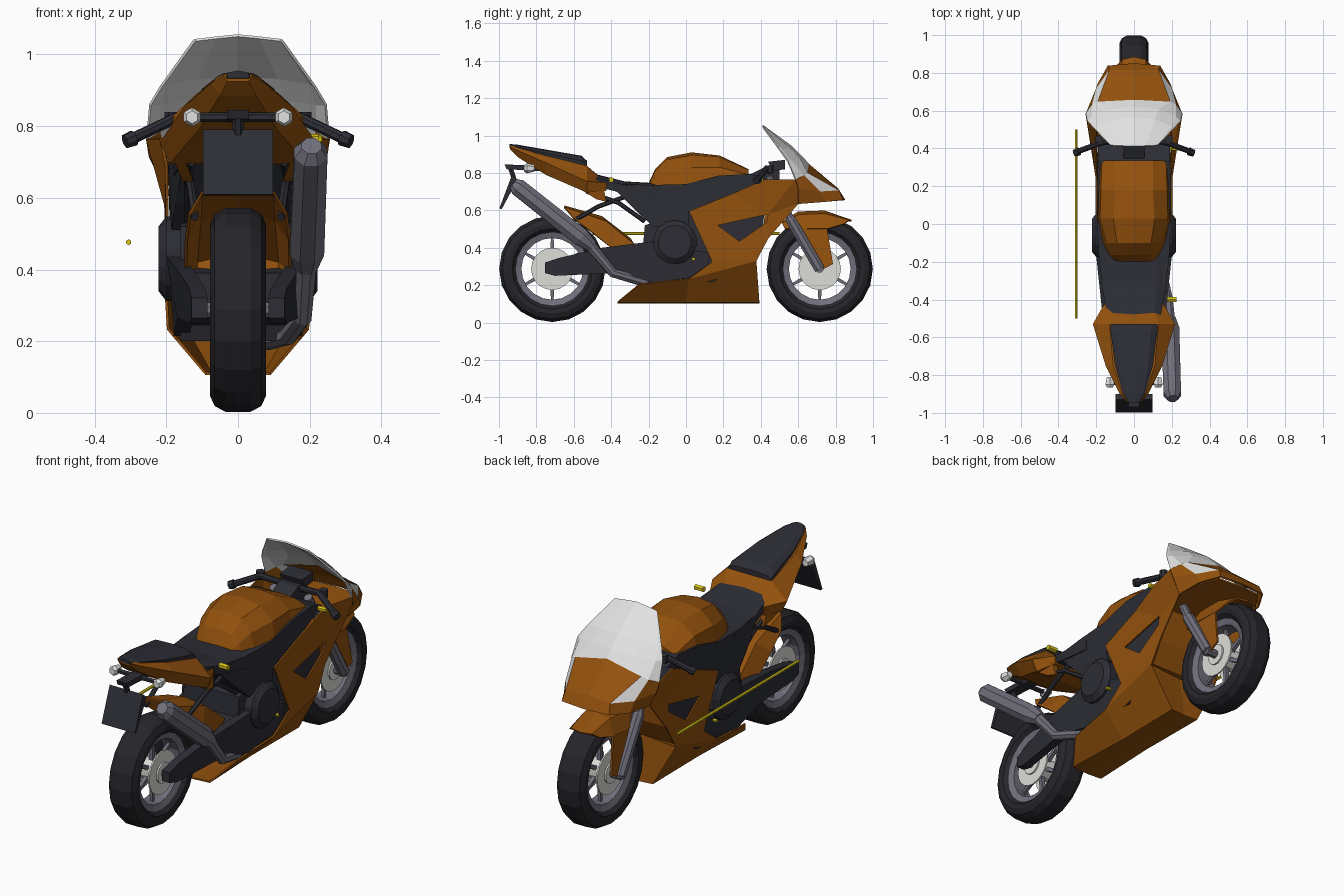
import bpy, bmesh, math
from mathutils import Vector


def material(name, rgb):
    m = bpy.data.materials.new(name)
    m.diffuse_color = (*rgb, 1)
    return m


ORANGE = material("burnt_orange", (0.29, 0.082, 0.004))
DARK = material("dark_trim", (0.026, 0.027, 0.036))
RUBBER = material("tyre_rubber", (0.019, 0.019, 0.024))
GREY = material("metal_grey", (0.165, 0.16, 0.2))
LIGHT = material("pale_metal", (0.72, 0.72, 0.69))
GLASS = material("pale_screen", (0.76, 0.76, 0.76))
YELLOW = material("yellow", (0.68, 0.55, 0.008))


def make(name, verts, faces, mat, mirror=False, thick=0):
    me = bpy.data.meshes.new(name)
    me.from_pydata(verts, [], faces)
    bm = bmesh.new()
    bm.from_mesh(me)
    bmesh.ops.recalc_face_normals(bm, faces=bm.faces)
    bm.to_mesh(me)
    bm.free()
    me.materials.append(mat)
    ob = bpy.data.objects.new(name, me)
    bpy.context.collection.objects.link(ob)
    if mirror:
        ob.modifiers.new("mirror", "MIRROR").use_clip = True
    if thick:
        s = ob.modifiers.new("shell", "SOLIDIFY")
        s.thickness, s.offset = thick, 0
    return ob


def loft(name, sections, mat):
    """Closed body through half sections (y, [(x, z) top to bottom])."""
    verts, faces = [], []
    for y, half in sections:
        ring = half + [(-x, z) for x, z in reversed(half) if x > 0]
        verts += [(x, y, z) for x, z in ring]
    n = len(verts) // len(sections)
    for s in range(len(sections) - 1):
        for i in range(n):
            j = (i + 1) % n
            faces.append((s * n + i, s * n + j, (s + 1) * n + j, (s + 1) * n + i))
    faces += [tuple(range(n)), tuple(range(len(verts) - n, len(verts)))]
    return make(name, verts, faces, mat)


def shell(name, rows, mat, thick=0.008):
    """Thin mirrored panel through rows of (x, y, z), starting on the centre line."""
    n = len(rows[0])
    verts = [p for r in rows for p in r]
    faces = [(r * n + i, r * n + i + 1, (r + 1) * n + i + 1, (r + 1) * n + i)
             for r in range(len(rows) - 1) for i in range(n - 1)]
    return make(name, verts, faces, mat, True, thick)


def prism(name, outline, mat, x0=None, thick=0):
    """Side outline (y, z[, outer x]): mirrored plates, or full width when thick is 0."""
    n = len(outline)
    out = [(p[2] if len(p) > 2 else x0, p[0], p[1]) for p in outline]
    inn = [(x - thick if thick else -x, y, z) for x, y, z in out]
    faces = [tuple(range(n)), tuple(range(n, 2 * n))]
    faces += [(i, (i + 1) % n, n + (i + 1) % n, n + i) for i in range(n)]
    return make(name, out + inn, faces, mat, thick > 0)


def tube(name, path, mat, sides=8, mirror=False):
    """Capped tube along ((x, y, z), radius) points."""
    pts = [Vector(p) for p, _ in path]
    verts, faces = [], []
    for k, (p, (_, r)) in enumerate(zip(pts, path)):
        d = (pts[min(k + 1, len(pts) - 1)] - pts[max(k - 1, 0)]).normalized()
        u = d.cross(Vector((0, 0, 1)) if abs(d.z) < 0.9 else Vector((1, 0, 0))).normalized()
        v = d.cross(u)
        for i in range(sides):
            a = 2 * math.pi * (i + 0.5) / sides
            verts.append(p + (u * math.cos(a) + v * math.sin(a)) * r)
    for k in range(len(path) - 1):
        for i in range(sides):
            j = (i + 1) % sides
            faces.append((k * sides + i, k * sides + j, (k + 1) * sides + j, (k + 1) * sides + i))
    faces += [tuple(range(sides)), tuple(range(len(verts) - sides, len(verts)))]
    return make(name, verts, faces, mat, mirror)


def lathe(name, profile, y, mat, segs=20):
    """Closed (x, radius) profile spun about a wheel axle."""
    n = len(profile)
    verts, faces = [], []
    for s in range(segs):
        a = 2 * math.pi * s / segs
        verts += [(x, y + r * math.cos(a), 0.287 + r * math.sin(a)) for x, r in profile]
        t = (s + 1) % segs
        faces += [(s * n + i, s * n + (i + 1) % n, t * n + (i + 1) % n, t * n + i) for i in range(n)]
    return make(name, verts, faces, mat)


# Wheels
for end, y in (("rear", -0.715), ("front", 0.715)):
    lathe(end + "_tyre", [(-0.05, 0.19), (-0.075, 0.215), (-0.078, 0.24), (-0.065, 0.268), (-0.035, 0.284),
                          (0.035, 0.284), (0.065, 0.268), (0.078, 0.24), (0.075, 0.215), (0.05, 0.19)], y, RUBBER)
    lathe(end + "_rim", [(-0.058, 0.202), (-0.045, 0.165), (0.045, 0.165), (0.058, 0.202)], y, GREY)
    for side, s in (("left", -1), ("right", 1)):
        lathe(f"{end}_disc_{side}", [(s * 0.062, 0.113), (s * 0.062, 0.05), (s * 0.054, 0.05),
                                     (s * 0.054, 0.113)], y, LIGHT)
    tube(end + "_hub", [((-0.07, y, 0.287), 0.055), ((0.07, y, 0.287), 0.055)], LIGHT, 12)
    tube(end + "_axle", [((-0.13, y, 0.287), 0.022), ((0.13, y, 0.287), 0.022)], GREY)
    for k in range(6):
        a = math.radians(90 + 60 * k)
        c, s = math.cos(a), math.sin(a)
        tube(f"{end}_spoke_{k}", [((0, y + 0.04 * c, 0.287 + 0.04 * s), 0.016),
                                  ((0, y + 0.18 * c, 0.287 + 0.18 * s), 0.01)], GREY, 4)

# Front fork and fender
tube("fork", [((0.115, 0.715, 0.285), 0.03), ((0.115, 0.56, 0.55), 0.03), ((0.115, 0.555, 0.56), 0.022),
              ((0.1, 0.44, 0.78), 0.022)], GREY, 8, True)
shell("front_fender", [
    [(0, 0.515, 0.535), (0.075, 0.515, 0.53), (0.1, 0.53, 0.5)],
    [(0, 0.6, 0.59), (0.075, 0.605, 0.575), (0.105, 0.62, 0.5)],
    [(0, 0.74, 0.595), (0.07, 0.74, 0.58), (0.1, 0.755, 0.5)],
    [(0, 0.885, 0.545), (0.06, 0.87, 0.545), (0.085, 0.845, 0.527)]], ORANGE)
prism("fender_flap", [(0.62, 0.5, 0.105), (0.755, 0.5, 0.105), (0.786, 0.313, 0.118), (0.72, 0.278, 0.118),
                      (0.645, 0.44, 0.11)], ORANGE, thick=0.01)

# Windscreen and nose cowl with headlights
shell("windscreen", [
    [(0, 0.41, 1.053), (0.06, 0.412, 1.047), (0.12, 0.415, 1.04), (0.125, 0.418, 1.035)],
    [(0, 0.565, 0.94), (0.11, 0.55, 0.935), (0.2, 0.515, 0.92), (0.215, 0.51, 0.91)],
    [(0, 0.62, 0.885), (0.13, 0.605, 0.875), (0.22, 0.565, 0.86), (0.245, 0.545, 0.86)],
    [(0, 0.655, 0.845), (0.19, 0.645, 0.80), (0.22, 0.63, 0.785), (0.253, 0.585, 0.765)]], GLASS)
cowl = shell("nose_cowl", [
    [(0, 0.655, 0.845), (0.19, 0.645, 0.80), (0.22, 0.63, 0.785), (0.253, 0.585, 0.765)],
    [(0, 0.81, 0.715), (0.128, 0.815, 0.705), (0.198, 0.715, 0.70), (0.245, 0.6, 0.715)],
    [(0, 0.848, 0.655), (0.137, 0.835, 0.655), (0.19, 0.74, 0.645), (0.205, 0.6, 0.635)]], ORANGE)
cowl.data.materials.append(GLASS)
cowl.data.polygons[1].material_index = 1
make("cowl_lining", [(0, 0.82, 0.66), (0.13, 0.81, 0.66), (0.18, 0.73, 0.65), (0.2, 0.6, 0.64),
                     (0.19, 0.4, 0.64), (0, 0.4, 0.64)], [(0, 1, 2, 3, 4, 5)], ORANGE, True, 0.01)

# Side fairing with a window opening, closed belly underneath
make("side_fairing", [
    (0.253, 0.585, 0.765), (0.215, 0.42, 0.765), (0.2, 0.25, 0.69), (0.198, 0.016, 0.596), (0.205, 0.6, 0.635),
    (0.195, 0.44, 0.45), (0.2, 0.375, 0.33), (0.2, 0.17, 0.52), (0.202, 0.44, 0.58), (0.2, 0.285, 0.435),
    (0.198, 0.43, 0.535), (0.2, 0.14, 0.325), (0.195, 0.016, 0.235), (0.17, -0.25, 0.205), (0.09, -0.365, 0.11),
    (0.08, 0.39, 0.11), (0.075, 0, 0.11), (0, 0.39, 0.105), (0, -0.365, 0.105), (0, 0.35, 0.33),
    (0.245, 0.6, 0.715)],
    [(0, 1, 2, 8), (0, 8, 4, 20), (4, 8, 10, 5), (2, 3, 7, 8), (3, 11, 9, 7), (5, 10, 9, 6), (6, 9, 11),
     (6, 11, 12), (6, 12, 16, 15), (12, 13, 14, 16), (15, 16, 14, 18, 17), (6, 15, 17, 19)], ORANGE, True, 0.008)

# Engine, inner front panel and frame
prism("engine_block", [(-0.22, 0.52), (0.02, 0.6), (0.36, 0.62), (0.34, 0.36), (0.15, 0.22), (-0.2, 0.2),
                       (-0.24, 0.3)], DARK, 0.16)
prism("window_backing", [(0.13, 0.6), (0.42, 0.62), (0.41, 0.47), (0.3, 0.38), (0.14, 0.4)], DARK, 0.185)
prism("inner_front_panel", [(0.425, 0.64, 0.19), (0.45, 0.64, 0.19), (0.43, 0.45, 0.185), (0.37, 0.34, 0.185),
                            (0.34, 0.34, 0.185), (0.41, 0.45, 0.185)], ORANGE)
tube("engine_cover", [((0.14, -0.06, 0.43), 0.118), ((0.2, -0.06, 0.43), 0.118), ((0.222, -0.06, 0.43), 0.09)],
     DARK, 14, True)
prism("frame", [(-0.42, 0.745, 0.15), (-0.2, 0.735, 0.185), (0, 0.74, 0.195), (0.17, 0.785, 0.197),
                (0.34, 0.795, 0.19), (0.43, 0.765, 0.19), (0.25, 0.685, 0.195), (0.016, 0.596, 0.193),
                (0.016, 0.52, 0.19), (-0.17, 0.51, 0.185), (-0.25, 0.58, 0.175), (-0.36, 0.69, 0.155)], DARK)
prism("swingarm", [(-0.755, 0.32, 0.13), (-0.68, 0.345, 0.135), (-0.45, 0.4, 0.17), (-0.17, 0.435, 0.2),
                   (0.13, 0.37, 0.19), (0.1, 0.25, 0.18), (-0.17, 0.215, 0.18), (-0.38, 0.265, 0.17),
                   (-0.7, 0.25, 0.135), (-0.755, 0.265, 0.13)], DARK, thick=0.045)
prism("swingarm_pivot", [(-0.38, 0.39), (-0.15, 0.43), (-0.15, 0.23), (-0.38, 0.28)], DARK, 0.14)
tube("subframe_bar", [((0.12, -0.6, 0.545), 0.012), ((0.13, -0.47, 0.62), 0.012), ((0.14, -0.32, 0.675), 0.012)],
     DARK, 6, True)
tube("subframe_strut", [((0.13, -0.53, 0.7), 0.012), ((0.14, -0.36, 0.64), 0.012), ((0.14, -0.22, 0.54), 0.012)],
     DARK, 6, True)

# Rear hugger
shell("rear_hugger", [
    [(0, -0.65, 0.622), (0.1, -0.65, 0.615), (0.135, -0.6, 0.555)],
    [(0, -0.45, 0.565), (0.105, -0.43, 0.54), (0.145, -0.5, 0.48)],
    [(0, -0.3, 0.45), (0.115, -0.28, 0.42), (0.145, -0.4, 0.4)],
    [(0, -0.37, 0.32), (0.12, -0.37, 0.32), (0.14, -0.4, 0.32)]], ORANGE)

# Tank, seats and tail
loft("fuel_tank", [
    (0.335, [(0, 0.82), (0.1, 0.815), (0.17, 0.79), (0.182, 0.775)]),
    (0.18, [(0, 0.893), (0.1, 0.885), (0.175, 0.83), (0.19, 0.765)]),
    (0.03, [(0, 0.91), (0.11, 0.895), (0.18, 0.83), (0.192, 0.73)]),
    (-0.1, [(0, 0.885), (0.09, 0.872), (0.145, 0.81), (0.165, 0.73)]),
    (-0.165, [(0, 0.82), (0.085, 0.81), (0.12, 0.77), (0.135, 0.725)]),
    (-0.2, [(0, 0.745), (0.07, 0.74), (0.1, 0.735), (0.11, 0.72)])], ORANGE)
loft("rider_seat", [
    (-0.16, [(0, 0.745), (0.12, 0.74), (0.18, 0.72), (0.18, 0.66)]),
    (-0.33, [(0, 0.755), (0.12, 0.755), (0.17, 0.735), (0.165, 0.69)]),
    (-0.49, [(0, 0.795), (0.11, 0.79), (0.14, 0.775), (0.14, 0.73)])], DARK)
loft("tail", [
    (-0.425, [(0, 0.745), (0.1, 0.745), (0.158, 0.75), (0.158, 0.705)]),
    (-0.53, [(0, 0.838), (0.13, 0.838), (0.218, 0.755), (0.19, 0.695)]),
    (-0.75, [(0, 0.893), (0.11, 0.893), (0.15, 0.855), (0.11, 0.79)]),
    (-0.9, [(0, 0.935), (0.06, 0.935), (0.075, 0.92), (0.05, 0.885)]),
    (-0.94, [(0, 0.947), (0.035, 0.947), (0.04, 0.94), (0.03, 0.925)])], ORANGE)
prism("tail_lower_trim", [(-0.56, 0.71, 0.18), (-0.44, 0.715, 0.165), (-0.425, 0.645, 0.155),
                          (-0.48, 0.66, 0.16)], ORANGE, thick=0.03)
loft("pillion_seat", [
    (-0.53, [(0, 0.865), (0.1, 0.86), (0.122, 0.845), (0.122, 0.81)]),
    (-0.56, [(0, 0.892), (0.09, 0.888), (0.125, 0.865), (0.125, 0.82)]),
    (-0.75, [(0, 0.925), (0.075, 0.92), (0.1, 0.905), (0.1, 0.87)]),
    (-0.9, [(0, 0.951), (0.045, 0.946), (0.058, 0.938), (0.05, 0.92)]),
    (-0.945, [(0, 0.955), (0.025, 0.95), (0.03, 0.945), (0.03, 0.935)])], DARK)

# Number plate, bracket and rear signals
prism("plate_bracket", [(-0.97, 0.845), (-0.78, 0.84), (-0.78, 0.81), (-0.96, 0.82)], DARK, 0.03)
prism("rear_plate", [(-0.93, 0.79), (-0.9, 0.765), (-0.985, 0.607), (-0.998, 0.61)], DARK, 0.097)
tube("signal_bar", [((-0.12, -0.84, 0.825), 0.013), ((0.12, -0.84, 0.825), 0.013)], DARK, 6)
tube("plate_arm", [((0, -0.94, 0.83), 0.015), ((0, -0.92, 0.77), 0.015)], DARK, 6)
tube("rear_signal", [((0.128, -0.865, 0.825), 0.018), ((0.128, -0.85, 0.825), 0.027),
                     ((0.128, -0.81, 0.825), 0.018)], GLASS, 6, True)

# Exhaust
tube("muffler", [((0.205, -0.925, 0.745), 0.03), ((0.203, -0.9, 0.725), 0.05), ((0.192, -0.56, 0.455), 0.052),
                 ((0.19, -0.5, 0.405), 0.032)], GREY, 8)
tube("exhaust_pipe", [((0.19, -0.51, 0.41), 0.03), ((0.18, -0.39, 0.265), 0.026), ((0.14, -0.22, 0.215), 0.026),
                      ((0.08, -0.08, 0.2), 0.026)], GREY, 8)

# Handlebars and dash
tube("handlebar", [((0.04, 0.45, 0.81), 0.016), ((0.17, 0.43, 0.825), 0.016), ((0.2, 0.42, 0.81), 0.016),
                   ((0.295, 0.385, 0.765), 0.016)], DARK, 8, True)
tube("bar_end", [((0.29, 0.385, 0.767), 0.023), ((0.315, 0.375, 0.757), 0.02)], DARK, 8, True)
tube("brake_reservoir", [((0.185, 0.45, 0.80), 0.022), ((0.185, 0.45, 0.84), 0.022)], DARK, 8, True)
prism("dash", [(0.44, 0.86), (0.53, 0.87), (0.53, 0.82), (0.46, 0.81)], DARK, 0.065)
prism("steering_head", [(0.34, 0.79), (0.42, 0.83), (0.5, 0.83), (0.5, 0.66), (0.36, 0.66)], DARK, 0.055)

# Yellow marker rod and pegs
tube("side_rod", [((-0.305, -0.5, 0.476), 0.008), ((-0.305, 0.5, 0.476), 0.008)], YELLOW, 6)
for label, y, z, x0, x1, r in (("seat_peg", -0.4, 0.763, 0.175, 0.225, 0.015),
                               ("bar_peg", 0.4, 0.763, 0.19, 0.235, 0.013),
                               ("right_foot_peg", 0.04, 0.34, 0.17, 0.21, 0.009),
                               ("left_foot_peg", 0.04, 0.34, -0.17, -0.21, 0.009)):
    tube(label, [((x0, y, z), r), ((x1, y, z), r)], YELLOW, 6)
